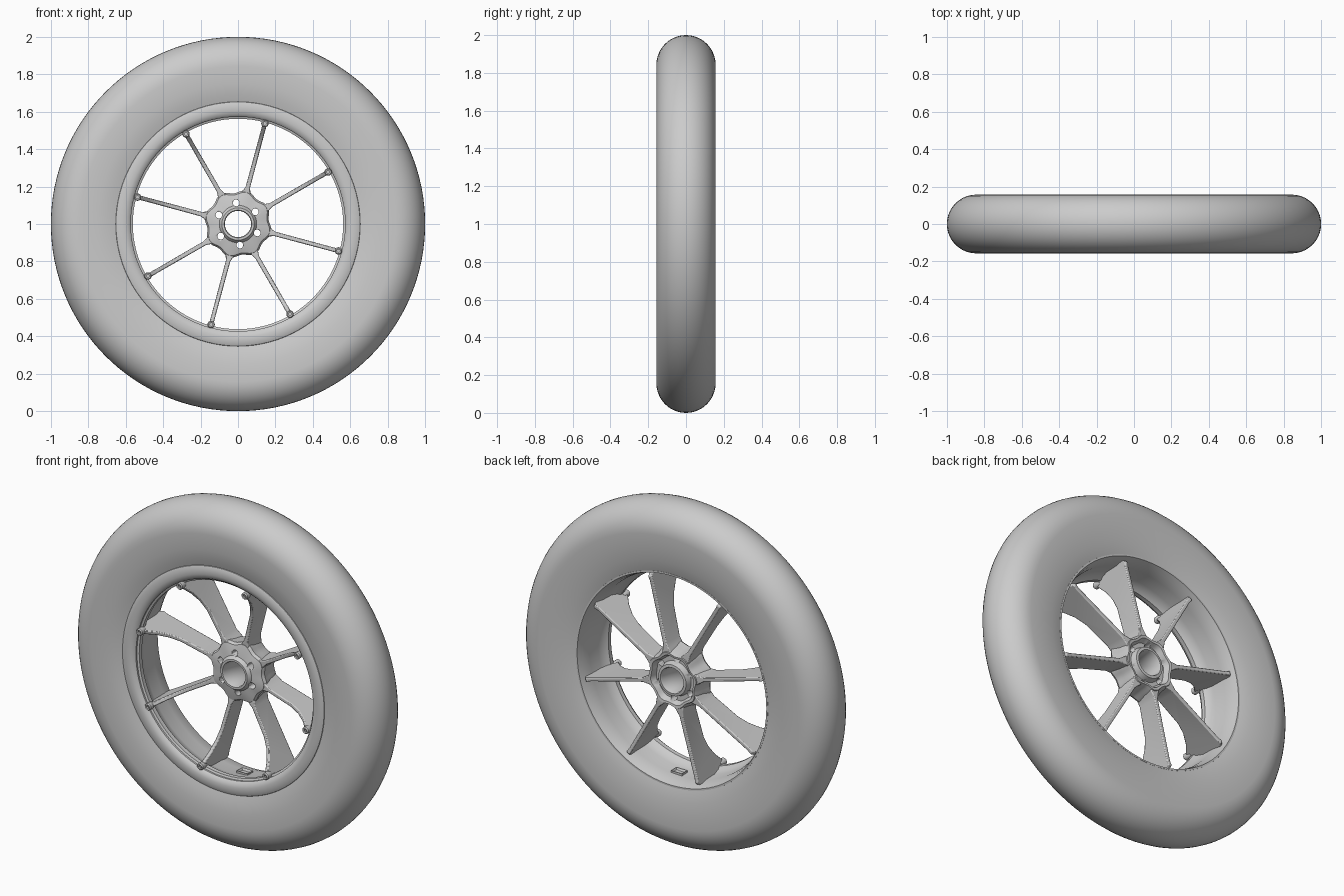
import bpy, bmesh
from math import sin, cos, pi, radians

if "Cube" in bpy.data.objects:
    bpy.data.objects.remove(bpy.data.objects["Cube"])

CENTRE_Z = 1.0
SPOKE_ANGLES = [radians(30 + 45 * k) for k in range(8)]


def finish(name, bm, angle=35):
    bmesh.ops.remove_doubles(bm, verts=bm.verts, dist=1e-5)
    bmesh.ops.recalc_face_normals(bm, faces=bm.faces)
    me = bpy.data.meshes.new(name)
    bm.to_mesh(me)
    bm.free()
    ob = bpy.data.objects.new(name, me)
    bpy.context.collection.objects.link(ob)
    bpy.ops.object.select_all(action='DESELECT')
    ob.select_set(True)
    bpy.context.view_layer.objects.active = ob
    bpy.ops.object.shade_smooth_by_angle(angle=radians(angle))
    return ob


def lathe(bm, profile, seg, cx=0.0, cz=CENTRE_Z, shape=None):
    """Revolve a closed (radius, y) profile about an axis parallel to y."""
    rings = []
    for s in range(seg):
        a = 2 * pi * s / seg
        ring = []
        for r, y in profile:
            rr = shape(r, a) if shape else r
            ring.append(bm.verts.new((cx + rr * cos(a), y, cz + rr * sin(a))))
        rings.append(ring)
    n = len(profile)
    for s in range(seg):
        p, q = rings[s], rings[(s + 1) % seg]
        for i in range(n):
            j = (i + 1) % n
            if profile[i][0] == 0 and profile[j][0] == 0:
                continue
            bm.faces.new((p[i], p[j], q[j], q[i]))


# Tyre: round crown with gently tapering sidewalls
crown = [(0.843 + 0.157 * sin(t), -0.157 * cos(t))
         for t in [pi * i / 20 for i in range(21)]]
tyre_profile = ([(0.64, -0.10), (0.65, -0.132), (0.69, -0.144), (0.75, -0.154)] + crown +
                [(0.75, 0.154), (0.69, 0.146), (0.65, 0.139), (0.618, 0.13), (0.62, 0.10)])
bm = bmesh.new()
lathe(bm, tyre_profile, 128)
finish("tyre", bm)

# Rim: rolled front lip and a barrel that opens toward the back
rim_profile = [(0.66, -0.12), (0.652, -0.136), (0.635, -0.143), (0.605, -0.143),
               (0.583, -0.137), (0.573, -0.125), (0.573, -0.115), (0.562, -0.11),
               (0.562, -0.085), (0.575, -0.07), (0.588, -0.03), (0.59, 0.05),
               (0.60, 0.10), (0.612, 0.132), (0.622, 0.132), (0.66, 0.0)]
bm = bmesh.new()
lathe(bm, rim_profile, 96)
finish("rim", bm)


# Hub: rounded octagon with corners on the spokes and a raised bearing ring
def hub_shape(r, a):
    blend = min(max((r - 0.10) / 0.06, 0), 1)
    return r * (1 + 0.055 * blend * cos(8 * (a - SPOKE_ANGLES[0])))


hub_profile = [(0.07, -0.032), (0.074, -0.038), (0.086, -0.038), (0.092, -0.03),
               (0.10, -0.018), (0.135, -0.012), (0.165, -0.004), (0.175, 0.012),
               (0.165, 0.06), (0.16, 0.11), (0.152, 0.13), (0.138, 0.128),
               (0.125, 0.095), (0.10, 0.095), (0.09, 0.128), (0.075, 0.13),
               (0.07, 0.122)]
bm = bmesh.new()
lathe(bm, hub_profile, 96, shape=hub_shape)
hub = finish("hub", bm)

# Six bolt holes through the hub
bm = bmesh.new()
for k in range(6):
    a = radians(95 + 60 * k)
    lathe(bm, [(0, -0.2), (0.018, -0.2), (0.018, 0.2), (0, 0.2)], 20,
          0.113 * cos(a), CENTRE_Z + 0.113 * sin(a))
cutter = finish("bolt_hole_cutter", bm)
cutter.hide_render = True
mod = hub.modifiers.new("bolt_holes", 'BOOLEAN')
mod.operation = 'DIFFERENCE'
mod.solver = 'EXACT'
mod.object = cutter
bpy.context.view_layer.objects.active = hub
bpy.ops.object.modifier_apply(modifier=mod.name)
bpy.data.objects.remove(cutter)

# Spokes: thin deep blades flaring forward at the rim; (radius, y, half thickness)
spoke_outline = [(0.15, 0.0, 0.03), (0.18, -0.003, 0.02), (0.205, -0.004, 0.012),
                 (0.37, -0.015, 0.011), (0.43, -0.035, 0.011), (0.49, -0.075, 0.011),
                 (0.54, -0.125, 0.012), (0.572, -0.125, 0.012), (0.60, -0.03, 0.012),
                 (0.60, 0.10, 0.012), (0.585, 0.12, 0.012), (0.56, 0.115, 0.011),
                 (0.205, 0.122, 0.012), (0.18, 0.124, 0.02), (0.15, 0.125, 0.03)]
for k, a in enumerate(SPOKE_ANGLES):
    bm = bmesh.new()
    sides = []
    for sgn in (-1, 1):
        sides.append([bm.verts.new((r * cos(a) - sgn * t * sin(a), y,
                                    CENTRE_Z + r * sin(a) + sgn * t * cos(a)))
                      for r, y, t in spoke_outline])
    lo, hi = sides
    n = len(lo)
    # blade sides as strips pairing front and back edge points, outer edge as a cap
    pairs = [(0, 14), (1, 13), (2, 12), (5, 11), (6, 10)]
    for side in sides:
        bm.faces.new([side[i] for i in (0, 1, 13, 14)])
        bm.faces.new([side[i] for i in (1, 2, 12, 13)])
        bm.faces.new([side[i] for i in (2, 3, 4, 5, 11, 12)])
        bm.faces.new([side[i] for i in (5, 6, 7, 8, 9, 10, 11)])
    for i in range(n):
        j = (i + 1) % n
        bm.faces.new((lo[i], lo[j], hi[j], hi[i]))
    spoke = finish(f"spoke_{k + 1}", bm)
    bev = spoke.modifiers.new("soft_edges", 'BEVEL')
    bev.width = 0.005
    bev.segments = 2
    bev.limit_method = 'ANGLE'
    bev.angle_limit = radians(60)

    # Bolt boss where the spoke meets the front lip
    bm = bmesh.new()
    lathe(bm, [(0, -0.138), (0.008, -0.138), (0.008, -0.148), (0.015, -0.15),
               (0.02, -0.144), (0.02, -0.12), (0.014, -0.10), (0, -0.09)], 20,
          0.556 * cos(a), CENTRE_Z + 0.556 * sin(a))
    finish(f"spoke_bolt_{k + 1}", bm)

# Small valve seat on the inside of the barrel
bm = bmesh.new()
bmesh.ops.create_cube(bm, size=1)
bmesh.ops.scale(bm, vec=(0.07, 0.05, 0.02), verts=bm.verts)
bmesh.ops.translate(bm, vec=(0.03, 0.02, CENTRE_Z - 0.586), verts=bm.verts)
top = max(bm.faces, key=lambda f: f.calc_center_median().z)
bmesh.ops.inset_region(bm, faces=[top], thickness=0.01)
bmesh.ops.translate(bm, vec=(0, 0, -0.012), verts=top.verts)
finish("valve_seat", bm)
